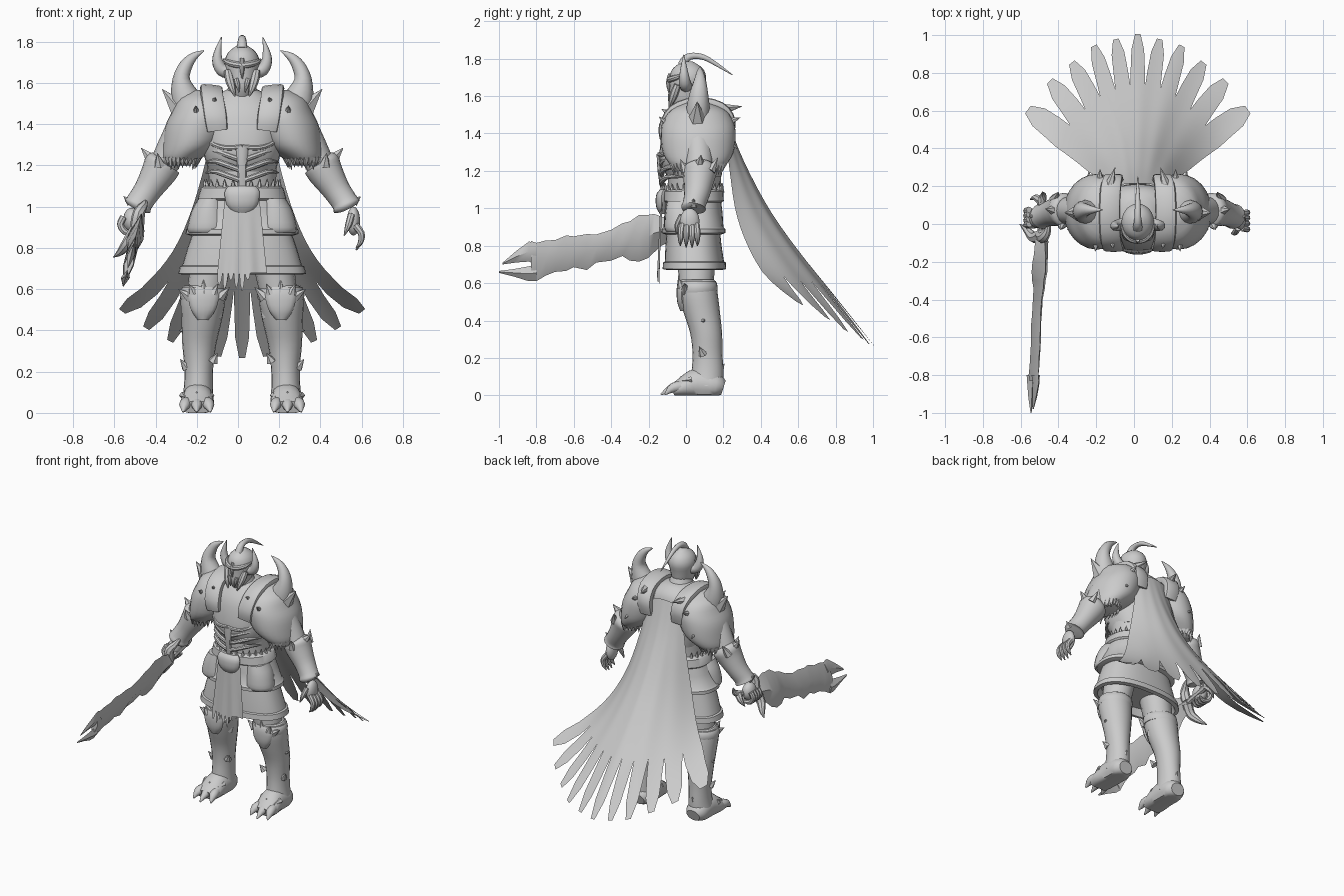
import bpy, bmesh, math, random
from mathutils import Vector as V

random.seed(4)
SHIFT = 0.02  # the body stands a little right of centre
steel = bpy.data.materials.new("grey_steel")
steel.diffuse_color = (0.6, 0.6, 0.6, 1)


def finish(name, bm, mirror=False):
    bmesh.ops.recalc_face_normals(bm, faces=bm.faces[:])
    me = bpy.data.meshes.new(name)
    bm.to_mesh(me)
    bm.free()
    me.materials.append(steel)
    ob = bpy.data.objects.new(name, me)
    bpy.context.collection.objects.link(ob)
    ob.location.x = SHIFT
    if mirror:
        ob.modifiers.new("mirror", 'MIRROR').use_axis[0] = True
    return ob


def spline(pts, t):
    """Smooth point at parameter t in 0..1 along a list of tuples."""
    n = len(pts) - 1
    i = min(int(t * n), n - 1)
    f = t * n - i
    p = [pts[max(0, min(n, i + k))] for k in (-1, 0, 1, 2)]
    return [0.5 * (2 * b + (c - a) * f + (2 * a - 5 * b + 4 * c - d) * f * f
            + (3 * b - a - 3 * c + d) * f ** 3) for a, b, c, d in zip(*p)]


def loft(bm, rings):
    vs = [[bm.verts.new(p) for p in r] for r in rings]
    n = len(vs[0])
    for a, b in zip(vs, vs[1:]):
        for j in range(n):
            bm.faces.new((a[j], a[(j + 1) % n], b[(j + 1) % n], b[j]))
    bm.faces.new(vs[0])
    bm.faces.new(vs[-1])


def add_tube(bm, pts, ref=(0, 1, 0), n=16, sm=3, flat=False, e=2.0):
    """Points are x, y, z, radius along ref, radius across it."""
    m = (len(pts) - 1) * sm
    ps = [spline(pts, i / m) for i in range(m + 1)] if sm > 1 else pts
    rings = []
    for i, p in enumerate(ps):
        t = V(ps[min(i + 1, len(ps) - 1)][:3]) - V(ps[max(i - 1, 0)][:3])
        t = V((0, 0, 1)) if flat else t.normalized()
        a = (V(ref) - t * t.dot(V(ref))).normalized()
        b = t.cross(a)
        ring = []
        for k in range(n):
            w = 2 * math.pi * k / n
            c, s = [math.copysign(abs(q) ** (2 / e), q) for q in (math.cos(w), math.sin(w))]
            ring.append(V(p[:3]) + a * c * max(p[3], .001) + b * s * max(p[4], .001))
        rings.append(ring)
    loft(bm, rings)


def tube(name, pts, mirror=False, **kw):
    bm = bmesh.new()
    add_tube(bm, pts, **kw)
    return finish(name, bm, mirror)


def horns(name, paths, mirror=False, n=8, ref=(.13, .9, .2)):
    """Curved spikes: x, y, z, radius."""
    bm = bmesh.new()
    for p in paths:
        add_tube(bm, [q + (q[3],) for q in p], n=n, ref=ref, sm=3 if len(p) > 2 else 1)
    return finish(name, bm, mirror)


def spike(base, tip, r):
    return [base + (r,), tip + (0.001,)]


def ball(name, c, s, mirror=False):
    bm = bmesh.new()
    bmesh.ops.create_uvsphere(bm, u_segments=20, v_segments=12, radius=1)
    for v in bm.verts:
        v.co = V([v.co[i] * s[i] + c[i] for i in range(3)])
    return finish(name, bm, mirror)


def ragged_sheet(name, f, fingers, v0, rows, tip, jitter):
    """Cloth f(u, v) whose lower edge is torn into tapering strips."""
    bm = bmesh.new()
    nu = fingers * 4
    grid = [[bm.verts.new(f(-1 + 2 * i / nu, v0 * j / rows)) for i in range(nu + 1)]
            for j in range(rows + 1)]
    for a, b in zip(grid, grid[1:]):
        for i in range(nu):
            bm.faces.new((a[i], a[i + 1], b[i + 1], b[i]))
    for k in range(fingers):
        c = -1 + 2 * (k + .5) / fingers
        end = 1 - random.random() * jitter
        prev = grid[-1][4 * k:4 * k + 5]
        for q, w in ((.3, .84), (.65, .64), (1, tip)):
            row = [bm.verts.new(f(c + w * (i - 2) / 2 / fingers, v0 + (end - v0) * q))
                   for i in range(5)]
            for i in range(4):
                bm.faces.new((prev[i], prev[i + 1], row[i + 1], row[i]))
            prev = row
    return finish(name, bm)


# Torso, abdomen and rib armour
tube("chest", [(0, .045, 1.17, .145, .16), (0, .03, 1.25, .17, .185), (0, .035, 1.36, .17, .2),
               (0, .05, 1.46, .16, .2), (0, .06, 1.53, .125, .14), (0, .05, 1.57, .08, .07)],
     flat=True, n=28, e=2.3)
tube("abdomen", [(0, .045, 1.0, .14, .18), (0, .045, 1.1, .14, .165), (0, .045, 1.22, .145, .17)],
     flat=True, n=24)
horns("ribs", [[(.015, -.13, z, .014), (.07, -.125, z + .02, .014), (.13, -.09, z + .04, .013),
                (.175, -.02, z + .035, .004)] for z in (1.13, 1.18, 1.23)], True)
horns("chest_rim", [[(0, -.142, 1.29, .012), (.08, -.13, 1.285, .012), (.15, -.08, 1.31, .012),
                     (.19, 0, 1.36, .008)]], True)
tube("sternum_strap", [(0, -.12, 1.08, .012, .022), (0, -.138, 1.2, .014, .024),
                       (0, -.145, 1.29, .012, .03)], n=8)

# Belt, buckle and layered skirt armour
tube("belt", [(0, .04, 1.03, .15, .205), (0, .04, 1.04, .162, .215), (0, .04, 1.09, .16, .2),
              (0, .04, 1.1, .145, .185)], flat=True, sm=1, n=32, e=2.3)
horns("belt_teeth", [spike((.18 * math.cos(a), .04 + .15 * math.sin(a), 1.085),
                           (.185 * math.cos(a), .04 + .155 * math.sin(a), 1.135), .016)
                     for a in [2 * math.pi * (k + .5) / 26 for k in range(26)]], n=5)
tube("buckle", [(0, -.12, .97, .02, .045), (0, -.13, 1.01, .03, .075), (0, -.13, 1.07, .03, .085),
                (0, -.12, 1.1, .02, .065)], flat=True, n=16)
tube("upper_skirt", [(0, .04, 1.06, .145, .19), (0, .04, .98, .155, .225), (0, .04, .9, .16, .26),
                     (0, .04, .89, .17, .272), (0, .04, .868, .17, .274), (0, .04, .86, .15, .25)],
     flat=True, sm=1, n=36, e=2.4)
tube("lower_skirt", [(0, .04, .9, .14, .23), (0, .04, .8, .15, .265), (0, .045, .715, .158, .29),
                     (0, .045, .71, .168, .302), (0, .045, .675, .17, .31), (0, .045, .67, .145, .285),
                     (0, .045, .72, .13, .26)], flat=True, sm=1, n=36, e=2.4)
tube("hip_pad", [(.165, -.02, .875, .085, .095), (.165, -.025, .9, .09, .1), (.16, -.02, .98, .09, .085),
                 (.15, -.02, 1.04, .08, .06)], True, flat=True, n=20)
ragged_sheet("front_cloth", lambda u, v: (u * (.085 + .045 * v), -.138 - .016 * v + .012 * u * u
             + .005 * math.cos(9 * u) * v, 1.03 - .45 * v), 9, .78, 8, .1, .35)

# Legs: thighs, greaves, knee crowns and clawed feet
tube("thigh", [(.13, .05, .82, .11, .1), (.155, .055, .7, .1, .098), (.18, .055, .56, .09, .09)],
     True, flat=True)
tube("greave", [(.187, .06, .61, .1, .105), (.19, .065, .54, .105, .108), (.197, .085, .44, .097, .097),
                (.208, .108, .33, .085, .082), (.21, .115, .22, .08, .07), (.212, .115, .13, .085, .07),
                (.215, .11, .05, .09, .078)], True, flat=True, n=20)
tube("greave_cuff", [(.187, .06, .55, .106, .11), (.187, .06, .57, .109, .116),
                     (.185, .06, .6, .106, .11), (.185, .06, .618, .09, .09)], True, flat=True, sm=1, n=20)
tube("knee_plate", [(.19, -.01, .45, .02, .025), (.188, -.022, .5, .025, .06),
                    (.187, -.025, .57, .025, .075), (.187, -.02, .61, .02, .055)], True, flat=True)
horns("greave_spikes", [spike((.187 + dx, -.025, .58), (.187 + dx * 1.4, -.04, .645 - abs(dx) * .4), .025)
                        for dx in (-.05, 0, .05)]
      + [spike((.11, .0, .56), (.06, -.01, .61), .03), spike((.25, 0, .56), (.31, -.01, .6), .03),
         spike((.26, .08, .4), (.305, .1, .4), .03), spike((.14, .06, .25), (.12, .04, .29), .025),
         spike((.27, .09, .22), (.3, .07, .26), .025), spike((.21, .17, .11), (.21, .205, .17), .03),
         spike((.12, .05, .47), (.09, .05, .5), .03)], True, n=6)
bm = bmesh.new()
add_tube(bm, [(.215, .2, .04, .05, .04), (.215, .16, .05, .075, .07), (.215, .06, .06, .078, .085),
              (.22, -.02, .04, .082, .055), (.22, -.07, .025, .07, .035)], ref=(1, 0, 0), n=18)
for dx in (-.058, 0, .058):
    add_tube(bm, [(.22 + dx * .8, -.01, .05, .028, .03), (.22 + dx, -.07, .04, .028, .027),
                  (.22 + dx * 1.15, -.135 + abs(dx) * .4, .004, .004, .004)], ref=(1, 0, 0), n=10)
    add_tube(bm, [(.22 + dx, .03, .085, .028, .02), (.22 + dx, -.03, .1 - abs(dx) * .4, .003, .003)],
             ref=(1, 0, 0), n=6, sm=1)
for v in bm.verts:
    v.co.z = max(v.co.z, 0)
finish("foot", bm, True)

# Shoulder armour with great crescent horns
tube("pauldron", [(.315, .065, 1.2, .11, .06), (.29, .065, 1.24, .155, .1), (.245, .065, 1.3, .19, .142),
                  (.215, .065, 1.39, .2, .158), (.195, .065, 1.46, .19, .145), (.185, .065, 1.525, .145, .12),
                  (.17, .06, 1.565, .06, .06)], True, flat=True, n=28)
tube("pauldron_horn", [(.24, .06, 1.45, .07, .09), (.28, .065, 1.54, .062, .068),
                       (.295, .07, 1.62, .048, .042), (.272, .075, 1.685, .032, .032),
                       (.235, .075, 1.728, .018, .02), (.185, .075, 1.757, .002, .002)], True, n=12)
tube("pauldron_band", [(.12, -.12, 1.37, .05, .02), (.13, -.12, 1.44, .055, .025),
                       (.145, -.065, 1.53, .055, .025), (.15, .05, 1.57, .055, .022),
                       (.145, .18, 1.545, .055, .025), (.13, .24, 1.47, .05, .025),
                       (.125, .23, 1.38, .05, .02)], True, ref=(1, 0, .1), n=12, e=4)
horns("pauldron_spikes", [
    spike((.31, .06, 1.48), (.388, .06, 1.57), .05), spike((.15, .2, 1.53), (.12, .3, 1.545), .03),
    spike((.2, .2, 1.45), (.2, .29, 1.485), .035), spike((.25, .2, 1.36), (.26, .28, 1.32), .03),
    spike((.22, -.08, 1.44), (.225, -.145, 1.49), .03), spike((.14, -.08, 1.5), (.13, -.13, 1.53), .025)],
      True, n=6)
horns("pauldron_fringe", [spike((.295 + .085 * math.cos(a), .065 + .14 * math.sin(a), 1.24),
                                (.3 + .08 * math.cos(a), .065 + .13 * math.sin(a),
                                 1.175 + .025 * random.random()), .016)
                          for a in [2 * math.pi * k / 26 for k in range(26)]], True, n=4)

# Arms and gauntlets
tube("upper_arm", [(.28, .06, 1.4, .08, .08), (.34, .07, 1.28, .075, .075), (.41, .07, 1.14, .07, .065)], True)
tube("gauntlet", [(.375, .075, 1.22, .07, .07), (.385, .075, 1.205, .09, .09), (.405, .07, 1.165, .085, .085),
                  (.455, .06, 1.085, .07, .068), (.495, .045, 1.025, .062, .064), (.508, .04, 1.0, .066, .068),
                  (.512, .04, .992, .045, .045)], True, n=20)
horns("gauntlet_spikes", [spike((.43, .07, 1.22), (.49, .08, 1.285), .04),
                          spike((.44, .13, 1.2), (.42, .17, 1.27), .03),
                          spike((.4, .0, 1.2), (.41, -.03, 1.26), .03),
                          spike((.54, .04, 1.02), (.575, .04, 1.05), .025)], True, n=6)

# Open clawed hand
ball("open_hand", (.54, .02, .93), (.032, .052, .07))
horns("open_hand_fingers", [[(.55, y, .91, .018), (.578, y * 1.15 - .004, .87, .017),
                             (.575, y * 1.2 - .006, .83, .013), (.553, y * 1.2 - .006, .785 + abs(y - .02) * .4, .003)]
                            for y in (-.02, .006, .032, .056)]
      + [[(.53, -.02, .96, .018), (.515, -.045, .91, .016), (.495, -.05, .86, .003)]])

# Fist closed round the sword grip
ball("sword_fist", (-.535, .035, .935), (.042, .055, .06))
horns("sword_fist_fingers", [[(-.575, y, .95, .017), (-.59, y - .005, .915, .017), (-.57, y - .008, .88, .016),
                              (-.53, y - .008, .87, .013), (-.505, y, .89, .005)] for y in (0, .025, .05, .075)])


# Great sword: leaning diamond-section blade with a forked tip
def station(y, top, bot, th):
    lean = lambda z: -.535 + .25 * (z - .78)
    mid = (top + bot) / 2
    return [(lean(top), y, top), (lean(mid) + th, y, mid), (lean(bot), y, bot), (lean(mid) - th, y, mid)]


bm = bmesh.new()
loft(bm, [station(*s) for s in (
    (-.04, .92, .86, .025), (-.09, .95, .82, .035), (-.13, .955, .8, .036), (-.17, .97, .765, .038),
    (-.2, .965, .735, .04), (-.25, .965, .715, .042), (-.3, .93, .72, .036), (-.34, .92, .745, .03),
    (-.4, .885, .72, .026), (-.48, .86, .71, .026), (-.53, .862, .67, .026), (-.6, .85, .685, .026),
    (-.64, .855, .665, .026), (-.7, .83, .66, .026), (-.75, .828, .64, .026), (-.8, .815, .61, .026),
    (-.83, .825, .615, .022))])
loft(bm, [station(*s) for s in ((-.8, .815, .7, .022), (-.84, .822, .715, .018), (-.91, .77, .71, .013),
                                (-.98, .71, .7, .003))])
loft(bm, [station(*s) for s in ((-.8, .7, .61, .022), (-.84, .69, .61, .018), (-.92, .675, .635, .013),
                                (-1, .665, .655, .003))])
finish("sword_blade", bm)
horns("sword_grip", [[(-.51, -.08, .89, .02), (-.512, .05, .92, .02), (-.514, .13, .94, .022)]])
horns("sword_guard", [
    [(-.51, -.06, .9, .035), (-.5, -.07, .97, .03), (-.475, -.03, 1.01, .018), (-.465, .02, 1.035, .002)],
    [(-.51, -.06, .89, .035), (-.55, -.07, .83, .03), (-.59, -.03, .78, .018), (-.625, .0, .755, .002)],
    [(-.51, .12, .94, .024), (-.5, .15, .96, .018), (-.505, .17, 1.0, .002)],
    [(-.51, .12, .94, .024), (-.54, .14, .91, .018), (-.57, .13, .87, .002)]])

# Helmet with face plates, side horns and swept crest
tube("helmet", [(0, 0, 1.53, .06, .045), (0, 0, 1.58, .085, .064), (0, .005, 1.64, .092, .077),
                (0, .01, 1.7, .098, .086), (0, .01, 1.75, .078, .066), (0, .01, 1.785, .025, .02)],
     flat=True, n=24)
horns("brow_ridge", [[(0, -.088, 1.685, .016), (.035, -.082, 1.69, .016), (.07, -.05, 1.7, .014),
                      (.09, 0, 1.715, .004)]], True)
horns("cheek_guards", [[(.07, -.045, 1.66, .018), (.062, -.06, 1.62, .022), (.05, -.075, 1.58, .018),
                        (.035, -.09, 1.535, .003)],
                       [(.03, -.08, 1.62, .013), (.022, -.085, 1.59, .012), (.015, -.09, 1.555, .002)]], True)
horns("nose_guard", [[(0, -.085, 1.72, .01), (0, -.095, 1.67, .012), (0, -.092, 1.62, .003)]])
horns("helmet_horns", [[(.06, 0, 1.655, .035), (.1, -.005, 1.665, .032), (.12, -.01, 1.71, .026),
                        (.115, -.012, 1.765, .015), (.1, -.012, 1.822, .002)]], True, n=10)
horns("crest", [[(0, -.02, 1.765, .026), (0, .0, 1.8, .022), (0, .04, 1.815, .018), (0, .1, 1.805, .015),
                 (0, .17, 1.765, .01), (0, .25, 1.712, .002)]], ref=(1, 0, 0), n=10)
tube("neck_collar", [(0, .03, 1.5, .11, .11), (0, .03, 1.55, .085, .08), (0, .02, 1.6, .07, .06)], flat=True)

# Tattered cape fanning out behind
MID = [(0, .215, 1.5), (0, .3, 1.27), (0, .44, 1.0), (0, .6, .77), (0, .8, .52), (0, 1, .265)]
EDGE = [(.13, .2, 1.47), (.175, .23, 1.23), (.25, .27, .97), (.345, .345, .77), (.48, .44, .62), (.64, .53, .54)]


def cape(u, v):
    m, e = spline(MID, v), spline(EDGE, v)
    w = u * u
    return (u * e[0], m[1] + (e[1] - m[1]) * w + .006 * v * math.cos(u * 17), m[2] + (e[2] - m[2]) * w)


ragged_sheet("cape", cape, 11, .74, 14, .25, 0)

# Smooth shading with crisp edges
bpy.ops.object.select_all(action='SELECT')
bpy.context.view_layer.objects.active = bpy.context.selected_objects[0]
bpy.ops.object.shade_smooth_by_angle(angle=math.radians(40))
